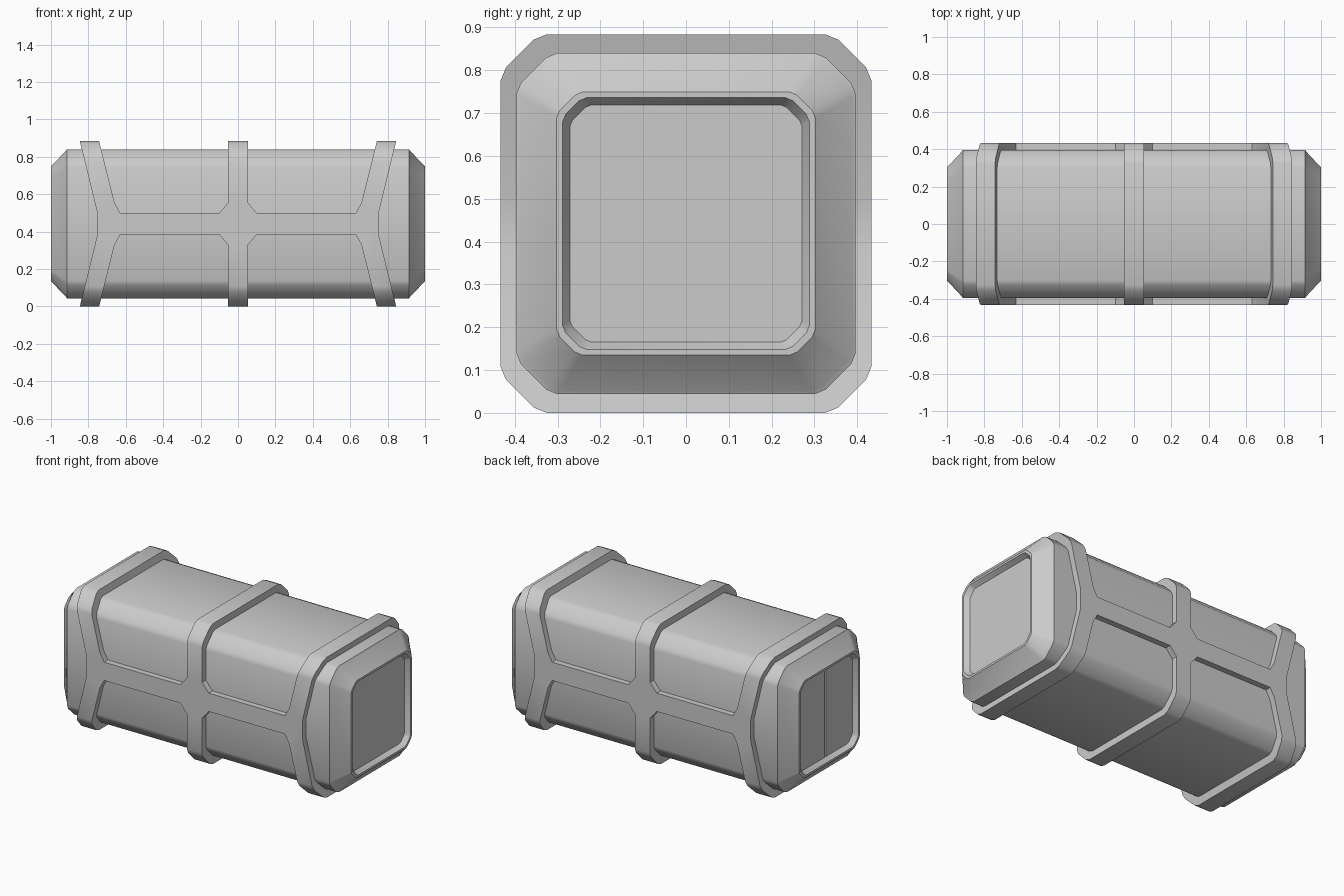
import bpy, bmesh
from mathutils import Vector

if "Cube" in bpy.data.objects:
    bpy.data.objects.remove(bpy.data.objects["Cube"])

ZC = 0.442


def section(h_y, h_z, c, b):
    """Chamfered rectangle in y/z whose chamfer corners are softened by b."""
    base = [(h_y, h_z - c), (h_y - c, h_z), (c - h_y, h_z), (-h_y, h_z - c),
            (-h_y, c - h_z), (c - h_y, -h_z), (h_y - c, -h_z), (h_y, c - h_z)]
    pts = [Vector(p) for p in base]
    out = []
    for i, p in enumerate(pts):
        for q in (pts[i - 1], pts[(i + 1) % 8]):
            out.append(p + (q - p).normalized() * b)
    return out


def finish(name, bm):
    bmesh.ops.recalc_face_normals(bm, faces=bm.faces)
    me = bpy.data.meshes.new(name)
    bm.to_mesh(me)
    bm.free()
    ob = bpy.data.objects.new(name, me)
    bpy.context.collection.objects.link(ob)
    return ob


def loft(name, stations):
    """Skin sections (x, half_y, half_z, chamfer, softening) along x."""
    bm = bmesh.new()
    rings = [[bm.verts.new((x, p.x, p.y + ZC)) for p in section(hy, hz, c, b)]
             for x, hy, hz, c, b in stations]
    for r, s in zip(rings, rings[1:]):
        n = len(r)
        for i in range(n):
            bm.faces.new((r[i], r[(i + 1) % n], s[(i + 1) % n], s[i]))
    bm.faces.new(rings[0])
    bm.faces.new(rings[-1])
    return finish(name, bm)


def boolean(ob, other, op):
    m = ob.modifiers.new(op.title(), 'BOOLEAN')
    m.object = other
    m.operation = op
    m.solver = 'EXACT'
    bpy.context.view_layer.objects.active = ob
    bpy.ops.object.modifier_apply(modifier=m.name)
    bpy.data.objects.remove(other)


def smooth(ob):
    bpy.ops.object.select_all(action='DESELECT')
    ob.select_set(True)
    bpy.context.view_layer.objects.active = ob
    bpy.ops.object.shade_smooth_by_angle(angle=0.5)


# Container body with tapered ends and recessed end panels
half = [(0.915, 0.396, 0.398, 0.08, 0.015), (0.92, 0.388, 0.390, 0.08, 0.015),
        (1.0, 0.302, 0.307, 0.05, 0.010), (1.0, 0.288, 0.294, 0.046, 0.010),
        (0.97, 0.271, 0.277, 0.042, 0.008)]
body = loft("container_body", [(-x, *r) for x, *r in reversed(half)] + half)

# Door seam on the left end
bm = bmesh.new()
bmesh.ops.create_cube(bm, size=1)
bmesh.ops.scale(bm, verts=bm.verts, vec=(0.04, 0.014, 0.548))
bmesh.ops.translate(bm, verts=bm.verts, vec=(-0.972, 0, ZC))
seam = finish("seam_cutter", bm)
seam.hide_render = True
boolean(body, seam, 'DIFFERENCE')
smooth(body)

# Outer frame: side profile of slanted bands and rails, cut from a wide shell
frame = loft("outer_frame", [(x, 0.433, 0.442, 0.09, 0.018) for x in (-0.95, 0.95)])
quarter = [(0.053, 0.46), (0.053, 0.113), (0.10, 0.058), (0.63, 0.058),
           (0.66, 0.113), (0.747, 0.46), (0.85, 0.46), (0.752, 0.058)]
right = quarter + [(x, -z) for x, z in reversed(quarter)]
outline = right + [(-x, -z) for x, z in right]
bm = bmesh.new()
face = bm.faces.new([bm.verts.new((x, -0.6, z + ZC)) for x, z in outline])
ext = bmesh.ops.extrude_face_region(bm, geom=[face])
bmesh.ops.translate(bm, vec=(0, 1.2, 0),
                    verts=[v for v in ext['geom'] if isinstance(v, bmesh.types.BMVert)])
profile = finish("frame_profile_cutter", bm)
profile.hide_render = True
boolean(frame, profile, 'INTERSECT')
smooth(frame)
